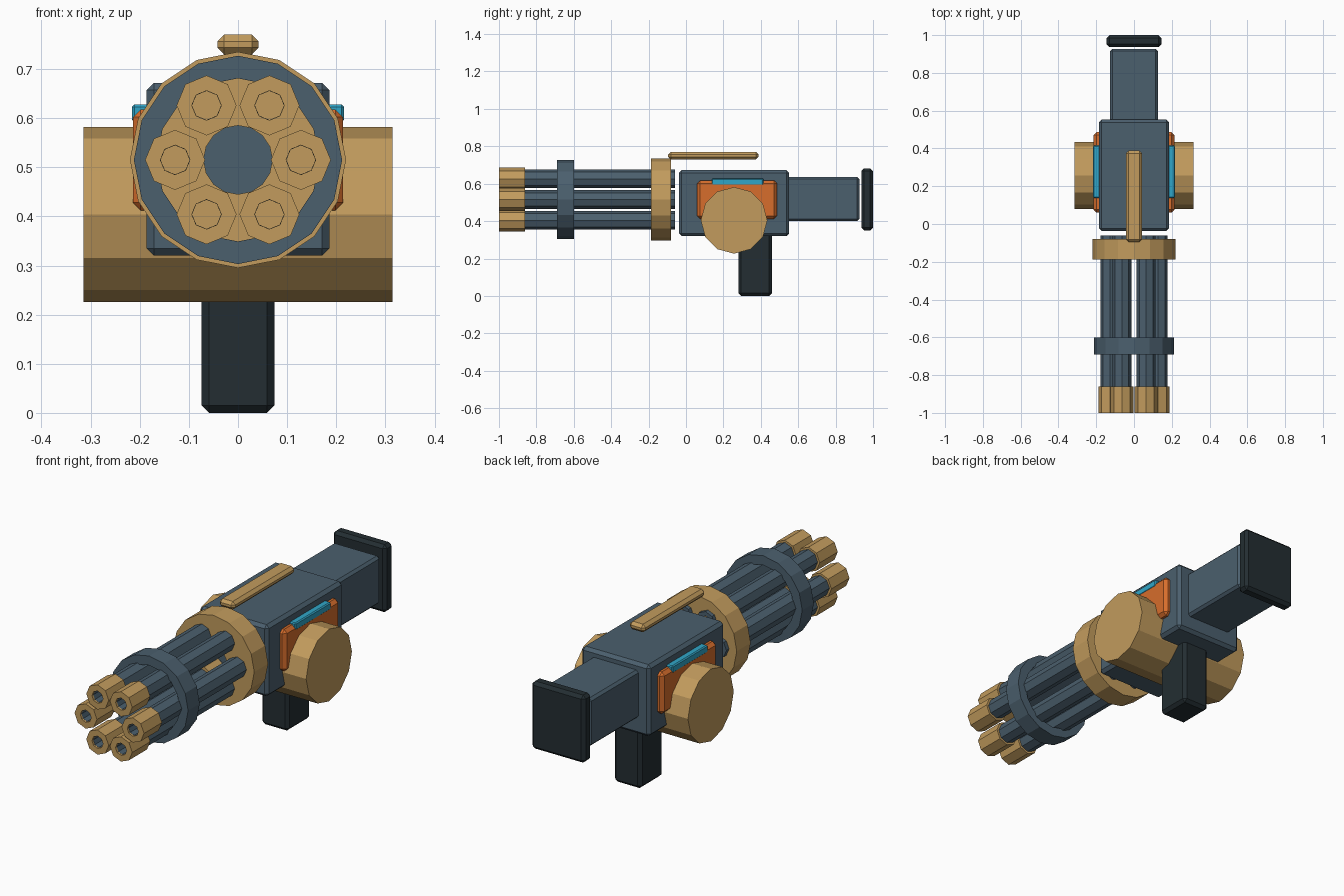
import bpy, bmesh, math
from mathutils import Vector

if "Cube" in bpy.data.objects:
    bpy.data.objects.remove(bpy.data.objects["Cube"])


def material(name, rgb):
    m = bpy.data.materials.new(name)
    m.diffuse_color = (*rgb, 1)
    m.use_nodes = True
    m.node_tree.nodes["Principled BSDF"].inputs["Base Color"].default_value = m.diffuse_color
    return m


TAN = material("tan", (0.54, 0.33, 0.11))
STEEL = material("steel", (0.07, 0.115, 0.155))
DARK = material("dark", (0.017, 0.027, 0.032))
ORANGE = material("orange", (0.68, 0.155, 0.025))
CYAN = material("cyan", (0.03, 0.38, 0.58))


def finish(bm, name, mat):
    bmesh.ops.recalc_face_normals(bm, faces=bm.faces)
    me = bpy.data.meshes.new(name)
    bm.to_mesh(me)
    bm.free()
    me.materials.append(mat)
    ob = bpy.data.objects.new(name, me)
    bpy.context.collection.objects.link(ob)
    return ob


def box(name, mat, x, y, z, bevel):
    """Chamfered box from (min, max) ranges."""
    bm = bmesh.new()
    bmesh.ops.create_cube(bm, size=1)
    for v in bm.verts:
        v.co = Vector([(r[0] + r[1]) / 2 + c * (r[1] - r[0])
                       for c, r in zip(v.co, (x, y, z))])
    bmesh.ops.bevel(bm, geom=bm.edges[:], offset=bevel, segments=1,
                    affect='EDGES')
    return finish(bm, name, mat)


def tube(name, mat, sides, outer, inner, y0, y1, cx=0.0, cz=0.515):
    """Hollow prism along y with a vertex at the top."""
    bm = bmesh.new()
    loops = []
    for r, y in ((outer, y0), (outer, y1), (inner, y1), (inner, y0)):
        loops.append([bm.verts.new((cx + r * math.sin(math.tau * i / sides), y,
                                    cz + r * math.cos(math.tau * i / sides)))
                      for i in range(sides)])
    for k in range(4):
        a, b = loops[k], loops[(k + 1) % 4]
        for i in range(sides):
            j = (i + 1) % sides
            bm.faces.new((a[i], a[j], b[j], b[i]))
    return finish(bm, name, mat)


# Six barrels with muzzles
for i in range(6):
    a = math.tau * i / 6
    cx, cz = 0.128 * math.cos(a), 0.515 + 0.128 * math.sin(a)
    tube(f"barrel_{i + 1}", STEEL, 8, 0.05, 0.0295, -0.99, -0.06, cx, cz)
    tube(f"muzzle_{i + 1}", TAN, 8, 0.061, 0.03, -1.0, -0.86, cx, cz)

# Barrel clamps
tube("front_clamp", STEEL, 16, 0.212, 0.166, -0.69, -0.60)
tube("rear_collar", TAN, 16, 0.22, 0.07, -0.188, -0.08)

# Body, stock, grip and top rail
box("receiver", STEEL, (-0.186, 0.186), (-0.038, 0.552), (0.32, 0.672), 0.015)
box("stock", STEEL, (-0.127, 0.127), (0.52, 0.927), (0.4, 0.637), 0.012)
box("butt_plate", DARK, (-0.145, 0.145), (0.937, 1.0), (0.35, 0.682), 0.015)
box("grip", DARK, (-0.074, 0.074), (0.28, 0.46), (0.0, 0.36), 0.015)
box("top_rail", TAN, (-0.042, 0.042), (-0.095, 0.388), (0.73, 0.77), 0.014)

# Ammunition drum across the body
bm = bmesh.new()
bmesh.ops.create_cone(bm, cap_ends=True, segments=12, radius1=0.178,
                      radius2=0.178, depth=0.63)
for v in bm.verts:
    v.co = Vector((v.co.z, 0.257 + v.co.x, 0.404 + v.co.y))
finish(bm, "drum", TAN)

# Side panels and indicator strips
for side, s in (("right", 1), ("left", -1)):
    px = sorted((s * 0.165, s * 0.214))
    box(f"{side}_panel", ORANGE, px, (0.06, 0.487), (0.412, 0.618), 0.016)
    sx = sorted((s * 0.175, s * 0.216))
    box(f"{side}_strip", CYAN, sx, (0.138, 0.415), (0.592, 0.628), 0.005)
